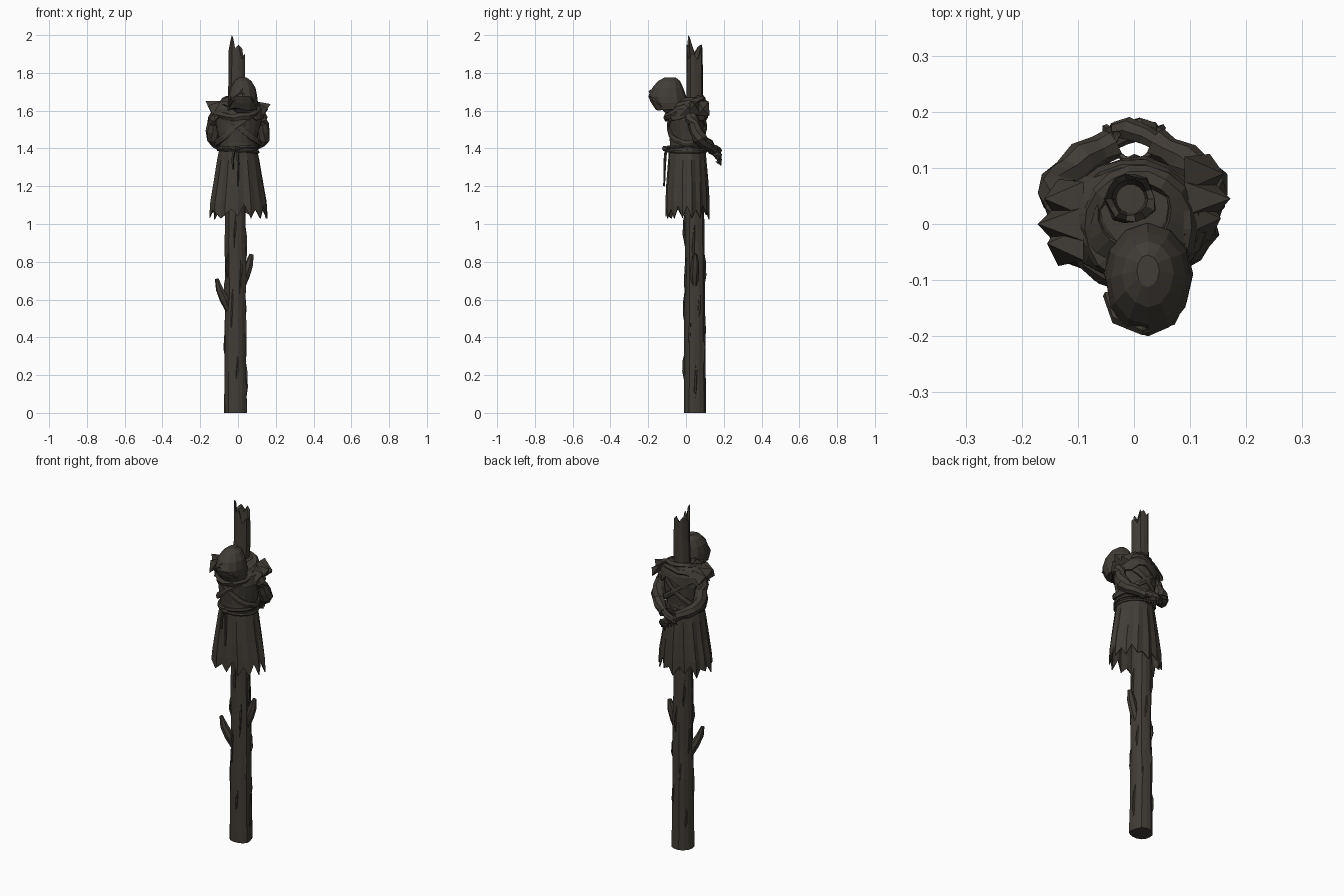
import bpy, bmesh, math, random
from mathutils import Vector

if "Cube" in bpy.data.objects:
    bpy.data.objects.remove(bpy.data.objects["Cube"])

random.seed(7)
TAU = 2 * math.pi
mat = bpy.data.materials.new("dark weathered brown")
mat.diffuse_color = (0.052, 0.045, 0.037, 1)
mat.use_nodes = True
mat.node_tree.nodes["Principled BSDF"].inputs["Base Color"].default_value = mat.diffuse_color


def rnd(a):
    return random.uniform(-a, a)


def finish(name, bm, thick=0):
    bmesh.ops.recalc_face_normals(bm, faces=bm.faces)
    me = bpy.data.meshes.new(name)
    bm.to_mesh(me)
    bm.free()
    ob = bpy.data.objects.new(name, me)
    bpy.context.collection.objects.link(ob)
    me.materials.append(mat)
    if thick:
        m = ob.modifiers.new("cloth thickness", "SOLIDIFY")
        m.thickness = thick
    return ob


def loft(name, rings, caps=(True, True), closed=False, thick=0):
    """Skin a list of point rings."""
    bm = bmesh.new()
    vs = [[bm.verts.new(p) for p in r] for r in rings]
    n = len(vs[0])
    pairs = list(zip(vs, vs[1:])) + ([(vs[-1], vs[0])] if closed else [])
    for a, b in pairs:
        for i in range(n):
            j = (i + 1) % n
            bm.faces.new((a[i], a[j], b[j], b[i]))
    if not closed:
        if caps[0]:
            bm.faces.new(vs[0])
        if caps[1]:
            bm.faces.new(vs[-1])
    return finish(name, bm, thick)


def ring(cx, cy, z, rx, ry, n, jit=0):
    out = []
    for i in range(n):
        a, k = TAU * i / n, 1 + rnd(jit)
        out.append((cx + rx * k * math.cos(a), cy + ry * k * math.sin(a), z))
    return out


def tube(name, path, radii, sides=7, closed=False, flat=1.0, jit=0.0):
    """Sweep a round section along a path; flat stretches it vertically."""
    path = [Vector(p) for p in path]
    n, rings = len(path), []
    for i, p in enumerate(path):
        a = path[(i - 1) % n] if closed or i else p
        b = path[(i + 1) % n] if closed or i < n - 1 else p
        t = (b - a).normalized()
        up = Vector((0, 0, 1)) if abs(t.z) < 0.9 else Vector((0, 1, 0))
        u = t.cross(up).normalized()
        v = u.cross(t)
        r = radii[i] if isinstance(radii, (list, tuple)) else radii
        rr = []
        for k in range(sides):
            q = r * (1 + rnd(jit))
            rr.append(p + u * q * math.cos(TAU * k / sides) + v * q * flat * math.sin(TAU * k / sides))
        rings.append(rr)
    return loft(name, rings, closed=closed)


def loop(cx, cy, cz, rx, ry, sx, sy, n=20, jit=0.0):
    """Closed tilted ellipse path; sx and sy are slopes in x and y."""
    return [(cx + rx * math.cos(TAU * i / n), cy + ry * math.sin(TAU * i / n),
             cz + sx * rx * math.cos(TAU * i / n) + sy * ry * math.sin(TAU * i / n) + rnd(jit))
            for i in range(n)]


# Post: split trunk with a jagged hollow top
N = 14
grain = [1 + rnd(0.07) for _ in range(N)]


def post_ring(z, r, cx):
    return [(cx + x * g, 0.045 + y * g, z) for (x, y, _), g in zip(ring(0, 0, 0, r, r, N, 0.05), grain)]


rings = [post_ring(z, r, cx) for z, r, cx in [
    (0, .063, -.013), (.22, .06, -.014), (.42, .059, -.014), (.6, .055, -.012), (.75, .056, -.012),
    (.9, .055, -.014), (1.05, .054, -.015), (1.35, .05, -.01), (1.65, .047, -.008), (1.8, .045, -.006)]]
tops = [1.90, 1.87, 1.93, 1.95, 1.92, 1.95, 1.94, 1.91, 1.96, 2.0, 1.93, 1.95, 1.87, 1.90]
rings.append([(x, y, z) for (x, y, _), z in zip(post_ring(0, .044, -.006), tops)])
rings.append([(x, y, z - .012) for (x, y, _), z in zip(ring(-.006, .045, 0, .032, .032, N, .1), tops)])
rings.append(ring(-.006, .045, 1.78, .026, .026, N))
loft("post", rings)

# Bark ridges lying on the trunk
for i in range(16):
    a, z, h = i * 2.4, 0.08 + 0.055 * i, random.uniform(.07, .13)
    pts = []
    for k, o in ((0, -.006), (.35, .002), (.7, .001), (1, -.006)):
        b, rr = a + .22 * k, .058 - .004 * z + o
        pts.append((-.013 + rr * math.cos(b), .045 + rr * math.sin(b), z + h * 2 * k - .03))
    tube("bark_ridge", pts, [.002, .007, .006, .002], 5)

# Broken branch stubs
tube("left_branch", [(-.045, .03, .53), (-.072, .02, .60), (-.098, .01, .655), (-.112, .005, .71)],
     [.014, .027, .02, .010], 7, jit=.1)
tube("right_branch", [(.02, .045, .65), (.04, .045, .73), (.058, .048, .785), (.072, .05, .84)],
     [.014, .026, .022, .012], 7, jit=.1)

# Robe torso wrapped round the post
loft("torso", [ring(0, cy, z, rx, ry, 18, .04) for z, cy, rx, ry in [
    (1.38, .005, .10, .094), (1.43, .005, .10, .092), (1.49, .005, .113, .095), (1.55, .005, .122, .096),
    (1.60, .005, .118, .095), (1.64, .01, .09, .085), (1.665, .03, .06, .065)]])

# Skirt with pleats and a torn hem
M = 28
pleat = [1 + (.035 if i % 2 else -.035) + rnd(.03) for i in range(M)]
srings = []
for z, rx, ry, w in [(1.41, .098, .096, .2), (1.34, .112, .099, .5), (1.22, .130, .108, .8), (1.12, .146, .112, 1)]:
    srings.append([(x * (1 + (p - 1) * w), .006 + y * (1 + (p - 1) * w), z)
                   for (x, y, _), p in zip(ring(0, 0, 0, rx, ry, M), pleat)])
hem = [(x * p, .006 + y * p, (1.045 if i % 2 else 1.085) + rnd(.025))
       for i, ((x, y, _), p) in enumerate(zip(ring(0, 0, 0, .152, .112, M), pleat))]
for i in (18, 23):
    hem[i] = (hem[i][0], hem[i][1], 1.03)
loft("skirt", srings + [hem], caps=(True, False), thick=.006)

# Shoulder cape with ragged rim
C = 22
rim = [(x, y, 1.565 + rnd(.025)) for x, y, _ in ring(0, .01, 0, .142, .108, C, .06)]
loft("shoulder_cape", [ring(0, .025, 1.67, .066, .07, C, .03), ring(0, .015, 1.645, .108, .09, C, .04),
                       ring(0, .01, 1.61, .134, .103, C, .04), rim], caps=(False, False), thick=.007)

# Flared pointed scraps at the shoulders
for s, tip in ((-1, (-.172, .0, 1.65)), (1, (.172, .045, 1.635))):
    for dy, k in ((0, 1), (-.035, .9), (.045, .93)):
        bm = bmesh.new()
        t = bm.verts.new((tip[0] * k, tip[1] + dy, tip[2] - abs(dy) * .6))
        b = [bm.verts.new((s * x, tip[1] + dy + y, z)) for x, y, z in
             ((.09, -.03, 1.65), (.135, -.04, 1.575), (.135, .035, 1.575), (.09, .03, 1.65))]
        for i in range(4):
            bm.faces.new((b[i], b[(i + 1) % 4], t))
        bm.faces.new(b)
        finish("shoulder_scrap", bm)

# Scarf folds around the neck, drooping at the front
tube("scarf_upper", loop(.008, -.005, 1.64, .085, .09, -.08, .3, 18, .005), .02, 6, True, .9, .15)
tube("scarf_lower", loop(.0, -.002, 1.60, .108, .1, .1, .35, 18, .006), .018, 6, True, 1.1, .15)

# Crossed chest straps
for s in (-1, 1):
    tube("chest_strap", loop(0, .005, 1.515, .117, .098, s * .75, 0, 22, .002), .009, 6, True, 1.9, .12)

# Rope belt, knot and hanging ends
tube("belt", loop(0, .005, 1.405, .104, .1, .05, 0, 22), .010, 6, True)
tube("belt_second_turn", loop(0, .005, 1.388, .106, .101, -.07, 0, 22), .009, 6, True)
tube("belt_knot", [(-.032, -.1, 1.395), (-.012, -.112, 1.4), (.008, -.104, 1.392)], [.008, .016, .008], 6)
tube("belt_end_long", [(-.005, -.106, 1.4), (.0, -.112, 1.32), (-.002, -.116, 1.2)], [.007, .007, .005], 5)
tube("belt_end_short", [(-.018, -.106, 1.4), (-.03, -.112, 1.34), (-.026, -.115, 1.29)], [.007, .007, .005], 5)

# Hood bowed forward, hollow underneath, with a head inside
H = 12
hood = [ring(.025, (y0 + y1) / 2, z, rx, (y1 - y0) / 2, H, .025) for z, y0, y1, rx in [
    (1.776, -.112, -.055, .02), (1.757, -.148, -.03, .046), (1.72, -.18, -.014, .067),
    (1.675, -.198, .0, .077), (1.64, -.182, .004, .08)]]
for y0, y1, rx, z, dz in ((-.16, .0, .078, 1.605, .012), (-.145, -.012, .062, 1.612, .01), (-.13, -.03, .045, 1.66, 0)):
    hood.append([(x, y, z + rnd(dz)) for x, y, _ in ring(.022, (y0 + y1) / 2, 0, rx, (y1 - y0) / 2, H)])
loft("hood", hood)
tube("hood_brow_fold", [(-.048, -.125, 1.625), (-.03, -.168, 1.66), (.015, -.186, 1.70), (.065, -.17, 1.66),
                        (.09, -.125, 1.625)], [.008, .012, .012, .012, .008], 5)
loft("head", [ring(.02, -.085, z, r, r, 10) for z, r in
              ((1.59, .03), (1.61, .05), (1.65, .056), (1.69, .045))])

# Arms pulled back and bound behind the post
for s in (-1, 1):
    path = [(.105, .015, 1.60), (.122, .03, 1.555), (.13, .04, 1.53), (.134, .055, 1.495), (.13, .07, 1.455),
            (.115, .09, 1.432), (.09, .115, 1.418), (.062, .13, 1.405), (.04, .142, 1.395)]
    tube("sleeve", [(s * x, y, z) for x, y, z in path],
         [.03, .037, .031, .036, .039, .033, .034, .026, .03], 8, jit=.1)
    dz = s * .013
    tube("hand", [(s * .055, .137, 1.398 + dz), (s * .02, .158, 1.385 + dz), (-s * .012, .170, 1.375 + dz),
                  (-s * .035, .168, 1.365 + dz)], [.014, .018, .021, .014], 7)
    for k in range(4):
        x = -s * (.002 + .014 * k)
        tube("finger", [(x, .166, 1.372 + dz), (x - s * .006, .183 - .004 * k, 1.355 + dz),
                        (x - s * .01, .184 - .008 * k, 1.322 + dz + .006 * k)], [.008, .0075, .004], 5)

# Rope round the wrists
for z in (1.402, 1.388):
    tube("wrist_rope", loop(0, .143, z, .036, .03, .1, -.3, 12), .006, 5, True)
